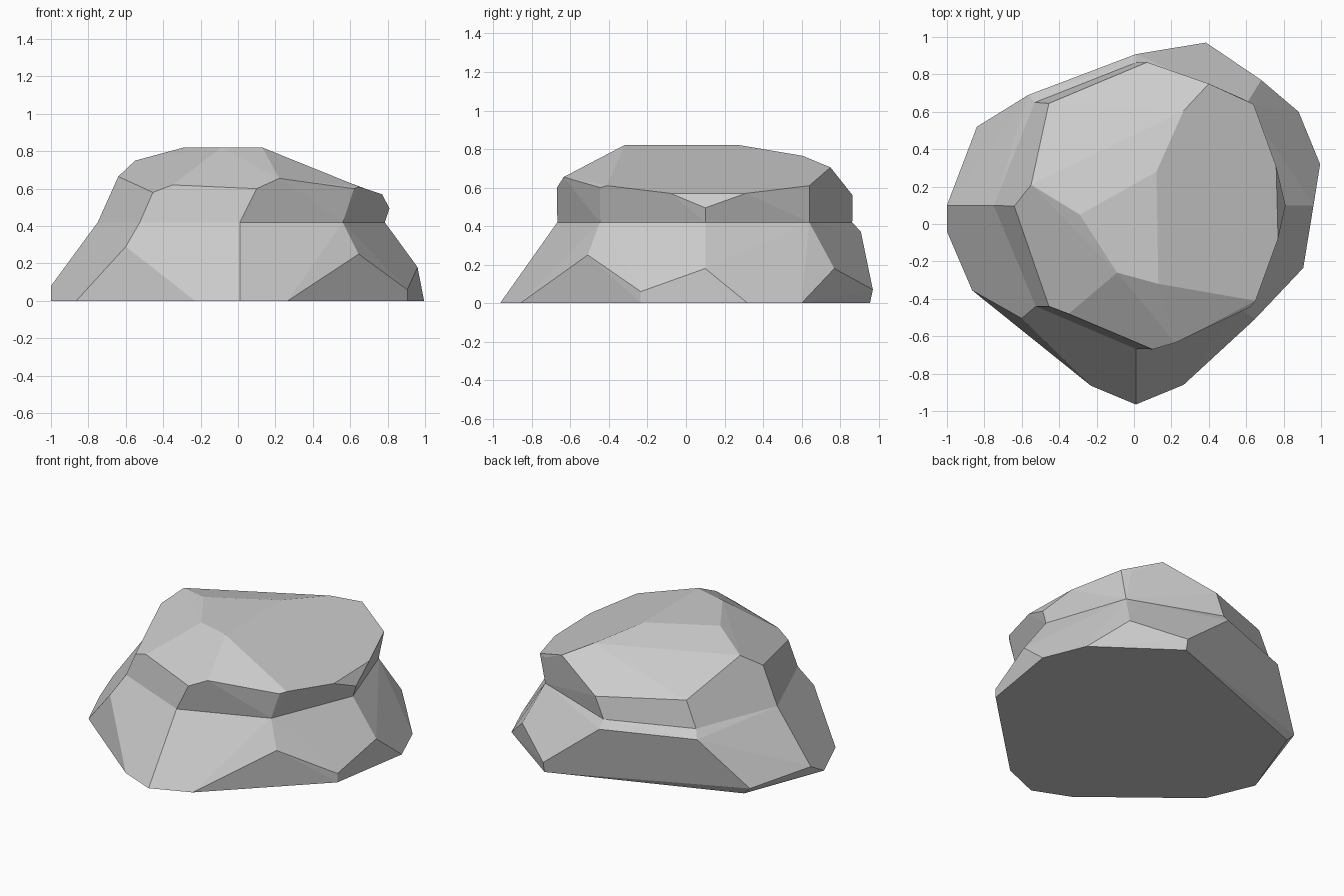
import bpy
import bmesh
from mathutils import Vector

WAIST_HEIGHT = 0.42
TOP_HEIGHT = 0.82

# Remove the default object only
default_cube = bpy.data.objects.get("Cube")
if default_cube:
    bpy.data.objects.remove(default_cube, do_unlink=True)


def level(outline, height):
    """Lift a flat outline to one height."""
    return [Vector((x, y, height)) for x, y in outline]


def add_block(bm, points):
    """Add the faceted convex block around the points, open at the waist."""
    verts = [bm.verts.new(p) for p in points]
    hull = bmesh.ops.convex_hull(bm, input=verts)
    loose = {v for v in hull["geom_interior"] + hull["geom_unused"]
             if isinstance(v, bmesh.types.BMVert)}
    bmesh.ops.delete(bm, geom=list(loose), context="VERTS")
    caps = [f for f in bm.faces
            if all(abs(v.co.z - WAIST_HEIGHT) < 0.001 for v in f.verts)]
    bmesh.ops.delete(bm, geom=caps, context="FACES_ONLY")


def stone_material(name, shade):
    mat = bpy.data.materials.new(name)
    mat.use_nodes = True
    colour = (shade, shade, shade, 1)
    mat.diffuse_color = colour
    mat.node_tree.nodes["Principled BSDF"].inputs["Base Color"].default_value = colour
    return mat


# Flat footprint on the ground
footprint = level([
    (-1, -.04), (-.865, -.355), (-.23, -.865), (.01, -.965), (.265, -.86),
    (.905, -.235), (.995, .32), (.88, .6), (.385, .955), (-.79, .51)], 0)

# Corners on the flared lower half
flare = [Vector(p) for p in (
    (.645, -.51, .25), (.905, -.235, .06), (.96, .1, .18), (.68, .77, .18),
    (.385, .97, .07), (.01, .908, .37), (-.565, .69, .37), (-.84, .52, .05),
    (-1, .1, .08), (-.6, -.505, .29))]

# Horizontal waist shared by both halves
waist = level([
    (.01, -.668), (.56, -.447), (.785, .1), (.6, .64),
    (.01, .863), (-.53, .65), (-.75, .1), (-.525, -.44)], WAIST_HEIGHT)

# Overhanging rim of the upper half
rim = [Vector(p) for p in (
    (.1, -.67, .6), (.22, -.635, .655), (.62, -.445, .6), (.65, -.41, .61),
    (.77, -.08, .57), (.81, .1, .495), (.76, .31, .57), (.64, .64, .61),
    (.58, .67, .61), (.4, .75, .705), (.07, .865, .56), (-.455, .645, .59),
    (-.485, .42, .67), (-.55, .21, .75), (-.64, .095, .665),
    (-.455, -.44, .58), (-.35, -.48, .62))]

# Level crown and the ridge falling to the back
crown = level([(-.29, .05), (.12, .28), (.13, -.32), (-.09, -.26)], TOP_HEIGHT)
crown.append(Vector((.265, .605, .765)))

# Rock body
bm = bmesh.new()
add_block(bm, footprint + flare + waist)
add_block(bm, waist + rim + crown)
bmesh.ops.remove_doubles(bm, verts=bm.verts[:], dist=0.001)
bmesh.ops.dissolve_limit(bm, angle_limit=0.05, verts=bm.verts[:], edges=bm.edges[:])
bmesh.ops.recalc_face_normals(bm, faces=bm.faces[:])

mesh = bpy.data.meshes.new("rock")
bm.to_mesh(mesh)
bm.free()
mesh.materials.append(stone_material("stone grey", 0.6))
rock = bpy.data.objects.new("rock", mesh)
bpy.context.scene.collection.objects.link(rock)
